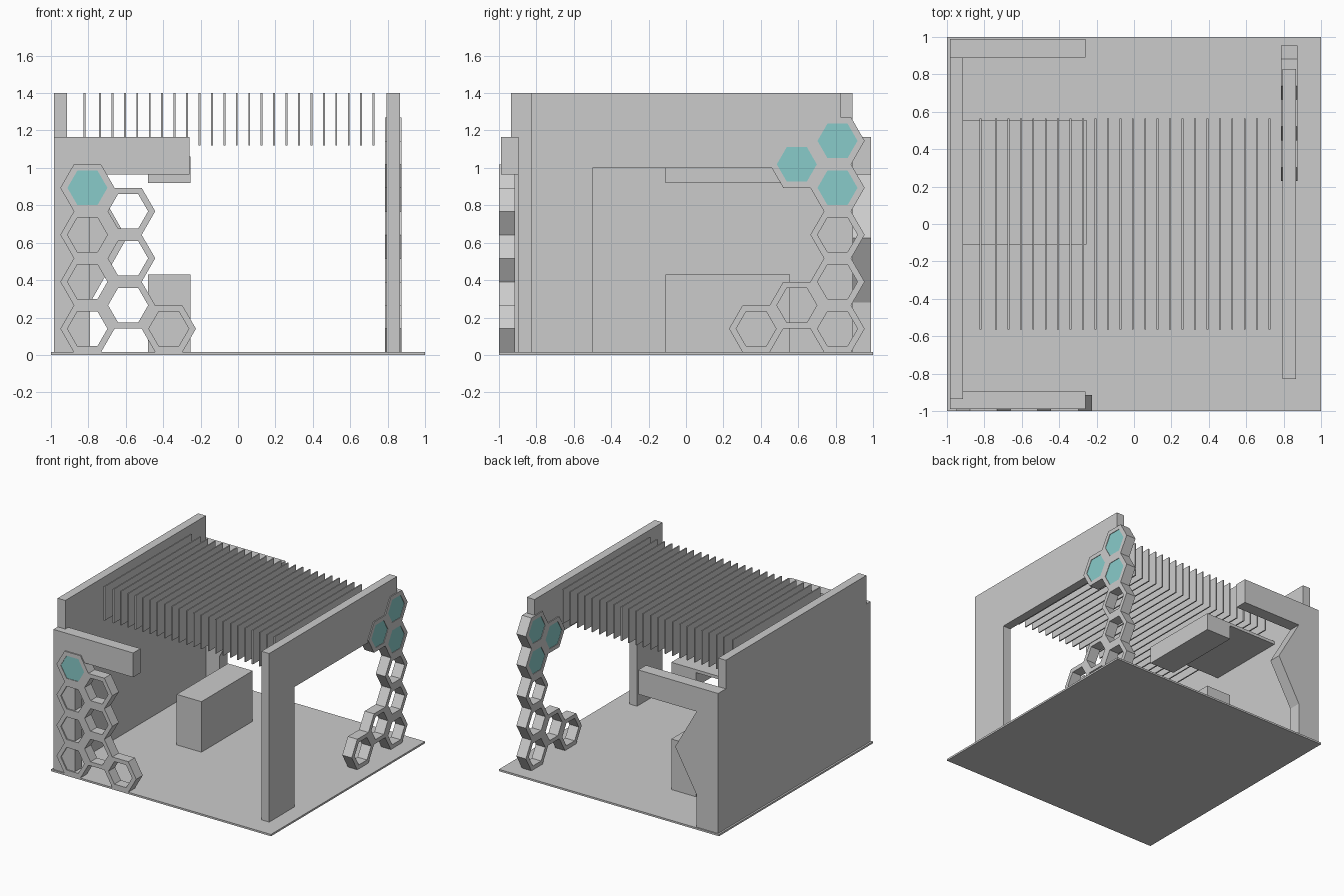
import bpy, bmesh, math

if "Cube" in bpy.data.objects:
    bpy.data.objects.remove(bpy.data.objects["Cube"])


def material(name, rgb):
    m = bpy.data.materials.new(name)
    m.diffuse_color = (*rgb, 1)
    m.use_nodes = True
    m.node_tree.nodes["Principled BSDF"].inputs["Base Color"].default_value = m.diffuse_color
    return m


GREY = material("light_grey", (0.6, 0.6, 0.6))
TEAL = material("teal", (0.25, 0.6, 0.59))


def finish(name, bm, mat):
    bmesh.ops.recalc_face_normals(bm, faces=bm.faces)
    me = bpy.data.meshes.new(name)
    bm.to_mesh(me)
    bm.free()
    me.materials.append(mat)
    ob = bpy.data.objects.new(name, me)
    bpy.context.collection.objects.link(ob)
    return ob


def place(axis, u, v, d):
    # axis "x": profile lies in y-z; axis "y": profile lies in x-z
    return (d, u, v) if axis == "x" else (u, d, v)


def prism(name, pts, axis, lo, hi, mat=GREY):
    bm = bmesh.new()
    a = [bm.verts.new(place(axis, u, v, lo)) for u, v in pts]
    b = [bm.verts.new(place(axis, u, v, hi)) for u, v in pts]
    bm.faces.new(a)
    bm.faces.new(b[::-1])
    n = len(pts)
    for i in range(n):
        j = (i + 1) % n
        bm.faces.new((a[i], a[j], b[j], b[i]))
    return finish(name, bm, mat)


def box(name, x, y, z):
    return prism(name, [(x[0], z[0]), (x[1], z[0]), (x[1], z[1]), (x[0], z[1])],
                 "y", y[0], y[1])


def hexagon(cu, cv, r):
    return [(cu + r * math.cos(k * math.pi / 3), cv + r * math.sin(k * math.pi / 3))
            for k in range(6)]


R_OUT, R_IN = 0.145, 0.107
DU, DV = 1.5 * R_OUT, math.sqrt(3) * R_OUT


def hex_cluster(name, axis, u0, step, cells, filled, lo, hi):
    # open hexagonal frames on a honeycomb grid, some with a coloured infill
    bm = bmesh.new()
    for c, r in cells:
        cu, cv = u0 + step * c * DU, 0.14 + r * DV
        rings = []
        for d in (lo, hi):
            for rad in (R_OUT, R_IN):
                rings.append([bm.verts.new(place(axis, u, v, d))
                              for u, v in hexagon(cu, cv, rad)])
        o1, i1, o2, i2 = rings
        for k in range(6):
            j = (k + 1) % 6
            for p, q in ((o1, i1), (i1, i2), (i2, o2), (o2, o1)):
                bm.faces.new((p[k], p[j], q[j], q[k]))
        if (c, r) in filled:
            prism(name + "_infill", hexagon(cu, cv, R_IN), axis,
                  lo + 0.004, hi - 0.004, TEAL)
    finish(name, bm, GREY)


# floor and left wall
box("floor", (-1, 1), (-1, 1), (0, 0.015))
box("left_wall", (-0.985, -0.915), (-0.935, 0.89), (0, 1.4))

# front return panel: post plus header
prism("front_panel", [(-0.985, 0.015), (-0.79, 0.015), (-0.79, 0.965), (-0.26, 0.965),
                      (-0.26, 1.165), (-0.985, 1.165)], "y", -0.99, -0.895)
# back return panel with angled edge
prism("back_panel", [(-0.985, 0.015), (-0.79, 0.015), (-0.79, 0.28), (-0.595, 0.625),
                     (-0.79, 0.965), (-0.26, 0.965), (-0.26, 1.165), (-0.985, 1.165)],
      "y", 0.89, 0.99)

# right portal: leg and beam in one profile
prism("right_portal", [(-0.83, 0), (-0.5, 0), (-0.5, 1.0), (0.83, 1.0),
                       (0.83, 1.4), (-0.83, 1.4)], "x", 0.795, 0.865)

# ceiling slats
for i in range(24):
    x = -0.82 if i == 0 else -0.738 + (i - 1) * 0.0665
    box("ceiling_slat", (x - 0.005, x + 0.005), (-0.565, 0.565), (1.12, 1.4))

# counter, open towards the left wall
box("counter_front", (-0.285, -0.255), (-0.11, 0.555), (0, 0.43))
box("counter_end", (-0.48, -0.285), (-0.11, -0.08), (0, 0.43))
box("counter_end", (-0.48, -0.285), (0.525, 0.555), (0, 0.43))
box("counter_top", (-0.48, -0.285), (-0.08, 0.525), (0.40, 0.43))

# canopy over the counter
box("canopy_slab", (-0.915, -0.48), (-0.11, 0.555), (1.035, 1.06))
box("canopy_box", (-0.48, -0.255), (-0.11, 0.555), (0.92, 1.06))

# honeycomb screens
hex_cluster("front_honeycomb", "y", -0.805, 1,
            [(0, 0), (0, 1), (0, 2), (0, 3), (1, 0.5), (1, 1.5), (1, 2.5), (2, 0)],
            [(0, 3)], -1.0, -0.915)
hex_cluster("right_honeycomb", "x", 0.81, -1,
            [(0, 0), (0, 1), (0, 2), (0, 3), (0, 4), (1, 0.5), (1, 3.5), (2, 0)],
            [(0, 3), (0, 4), (1, 3.5)], 0.787, 0.873)
